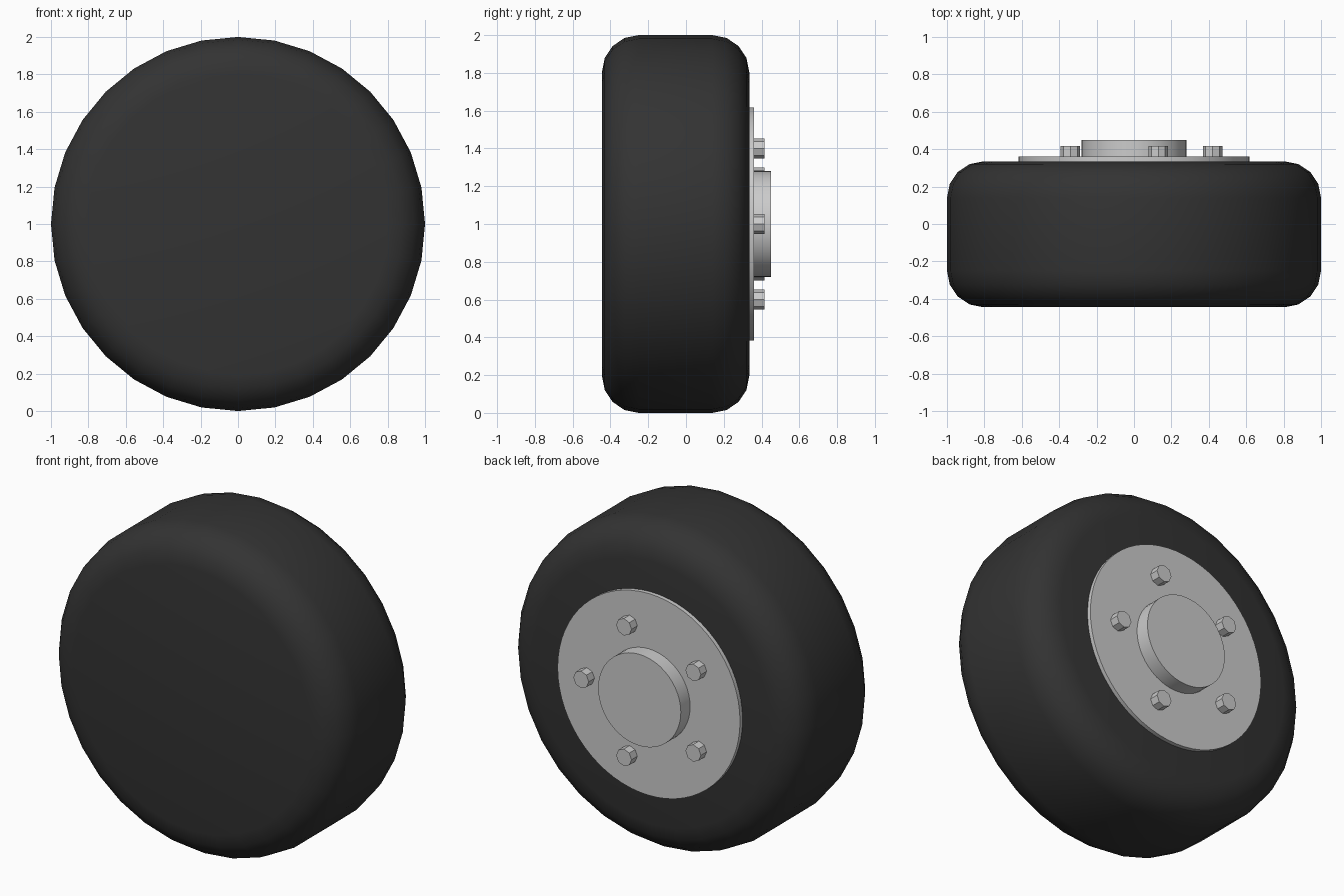
import bpy
from math import pi, cos, sin, radians

cube = bpy.data.objects.get("Cube")
if cube:
    bpy.data.objects.remove(cube, do_unlink=True)


def make_material(name, value):
    mat = bpy.data.materials.new(name)
    mat.use_nodes = True
    colour = (value, value, value, 1)
    mat.diffuse_color = colour
    bsdf = mat.node_tree.nodes["Principled BSDF"]
    bsdf.inputs["Base Color"].default_value = colour
    bsdf.inputs["Roughness"].default_value = 0.7
    return mat


rubber = make_material("black rubber", 0.033)
metal = make_material("light grey metal", 0.6)


def disc(name, radius, y0, y1, sides, mat, x=0, z=1, bevel=0):
    """Cylinder along y, with optionally rounded rims."""
    bpy.ops.mesh.primitive_cylinder_add(
        vertices=sides, radius=radius, depth=y1 - y0,
        location=(x, (y0 + y1) / 2, z), rotation=(pi / 2, 0, 0))
    obj = bpy.context.object
    obj.name = name
    obj.data.materials.append(mat)
    if bevel:
        mod = obj.modifiers.new("rounded rims", 'BEVEL')
        mod.width = bevel
        mod.segments = 4
        mod.limit_method = 'ANGLE'
        mod.angle_limit = radians(60)
        bpy.ops.object.modifier_apply(modifier=mod.name)
    bpy.ops.object.shade_smooth_by_angle(angle=radians(30))
    return obj


# Tyre with rounded shoulders
disc("tyre", 1, -0.445, 0.335, 32, rubber, bevel=0.195)

# Wheel plate and hub cap on the back side
disc("wheel_plate", 0.618, 0.3, 0.36, 64, metal)
disc("hub_cap", 0.28, 0.34, 0.45, 48, metal)

# Ring of five bolts
for i in range(5):
    a = i * 2 * pi / 5
    disc(f"bolt_{i + 1}", 0.052, 0.34, 0.416, 8, metal,
         x=0.42 * cos(a), z=1 + 0.42 * sin(a))
